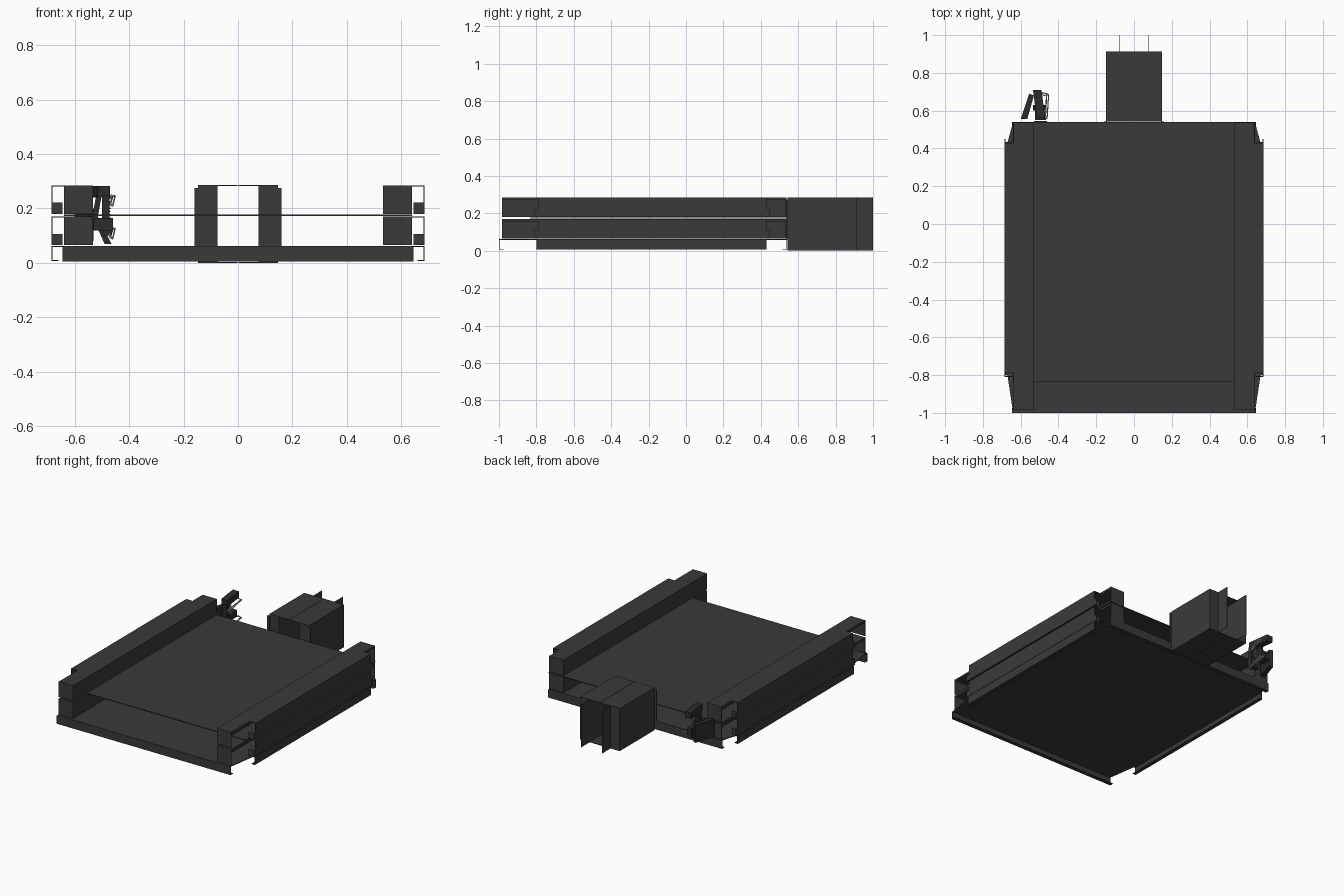
import bpy
import bmesh
import math
from mathutils import Vector, Matrix

cube = bpy.data.objects.get("Cube")
if cube:
    bpy.data.objects.remove(cube, do_unlink=True)


def material(name, value):
    m = bpy.data.materials.new(name)
    m.use_nodes = True
    color = (value, value, value, 1)
    m.diffuse_color = color
    m.node_tree.nodes["Principled BSDF"].inputs["Base Color"].default_value = color
    return m


STEEL = material("dark grey steel", 0.042)
BLACK = material("black latch steel", 0.025)
WIRE = material("light grey wire", 0.55)
T = 0.004  # sheet thickness


def finish(name, bm, mat, mirror=False):
    bmesh.ops.recalc_face_normals(bm, faces=bm.faces)
    mesh = bpy.data.meshes.new(name)
    bm.to_mesh(mesh)
    bm.free()
    mesh.materials.append(mat)
    ob = bpy.data.objects.new(name, mesh)
    bpy.context.collection.objects.link(ob)
    if mirror:
        ob.modifiers.new("mirror", "MIRROR")
    return ob


def boxes(name, ranges, mat=STEEL, mirror=False):
    """Join several axis-aligned boxes, each given as x, y and z ranges."""
    bm = bmesh.new()
    for x, y, z in ranges:
        size = Vector((x[1] - x[0], y[1] - y[0], z[1] - z[0]))
        mid = Vector((sum(x), sum(y), sum(z))) / 2
        bmesh.ops.create_cube(bm, size=1, matrix=Matrix.Translation(mid) @ Matrix.Diagonal(size).to_4x4())
    return finish(name, bm, mat, mirror)


def prism(name, outline, axis, lo, hi, mat=STEEL, mirror=False):
    """Extrude a flat outline along one axis."""
    bm = bmesh.new()
    verts = []
    for p in outline:
        co = list(p)
        co.insert(axis, lo)
        verts.append(bm.verts.new(co))
    face = bm.faces.new(verts)
    new = bmesh.ops.extrude_face_region(bm, geom=[face])["geom"]
    step = Vector((0, 0, 0))
    step[axis] = hi - lo
    bmesh.ops.translate(bm, verts=[v for v in new if isinstance(v, bmesh.types.BMVert)], vec=step)
    return finish(name, bm, mat, mirror)


def wire(name, points, radius):
    curve = bpy.data.curves.new(name, "CURVE")
    curve.dimensions = "3D"
    curve.bevel_depth = radius
    curve.bevel_resolution = 1
    curve.use_fill_caps = True
    s = curve.splines.new("POLY")
    s.points.add(len(points) - 1)
    for p, co in zip(s.points, points):
        p.co = (*co, 1)
    curve.materials.append(WIRE)
    ob = bpy.data.objects.new(name, curve)
    bpy.context.collection.objects.link(ob)


# Base: folded sheet with flanges turned down and lips turned in
half = [(0, -1), (0.64, -1), (0.67, -0.8), (0.685, -0.8), (0.685, 0.43),
        (0.67, 0.43), (0.64, 0.54), (0, 0.54)]
prism("base_sheet", half, 2, 0.058, 0.063, mirror=True)
boxes("base_side_flange", [
    ((0.681, 0.685), (-0.8, 0.43), (0.008, 0.06)),
    ((0.66, 0.685), (-0.8, 0.43), (0.008, 0.011))], mirror=True)
boxes("base_end_flanges", [
    ((-0.645, 0.645), (-1, -0.996), (0.006, 0.06)),
    ((-0.645, 0.645), (-1, -0.975), (0.006, 0.01)),
    ((-0.645, 0.645), (0.536, 0.54), (0.006, 0.06)),
    ((-0.645, 0.645), (0.515, 0.54), (0.006, 0.01))])

# Upper shelf sheet
boxes("upper_shelf", [((-0.64, 0.64), (-0.835, 0.54), (0.173, 0.178))])

# Two tiers of hollow side rails
rail_top = [(0.533, -0.985), (0.635, -0.985), (0.635, -0.79), (0.685, -0.79),
            (0.685, 0.43), (0.635, 0.43), (0.635, 0.537), (0.533, 0.537)]
for tier, z in (("lower", 0.065), ("upper", 0.18)):
    top = z + 0.105
    prism(tier + "_rail_top", rail_top, 2, top - T, top, mirror=True)
    parts = [
        ((0.533, 0.537), (-0.985, 0.537), (z, top)),
        ((0.681, 0.685), (-0.79, 0.43), (z, top)),
        ((0.66, 0.685), (-0.79, 0.43), (z, z + T / 2)),
        ((0.533, 0.64), (-0.985, -0.981), (z, top)),
        ((0.533, 0.64), (0.533, 0.537), (z, top))]
    for y in (-0.81, 0.43):
        # end tabs and short hanging lips at the notched corners
        parts.append(((0.645, 0.685), (y, y + T), (z, z + 0.042)))
        parts.append(((0.681, 0.685), (y, y + 0.02), (z, z + 0.042)))
    for y0, y1 in ((-0.985, -0.79), (0.43, 0.537)):
        parts.append(((0.635, 0.638), (y0, y1), (top - 0.015, top)))
    boxes(tier + "_rail_walls", parts, mirror=True)

# Rear duct: two channels joined along the centre
boxes("rear_duct", [
    ((0.001, 0.147), (0.542, 0.912), (0.282, 0.286)),
    ((0.001, 0.147), (0.542, 0.912), (0, 0.003)),
    ((0.143, 0.147), (0.542, 0.912), (0, 0.286)),
    ((0.076, 0.147), (0.908, 0.912), (0, 0.286)),
    ((0.076, 0.147), (0.542, 0.546), (0, 0.286)),
    ((0.076, 0.079), (0.542, 1), (0, 0.286)),
    ((0.143, 0.16), (0.538, 0.542), (0.06, 0.275))], mirror=True)

# Latch behind the right rail
boxes("latch_bracket", [
    ((-0.53, -0.46), (0.537, 0.545), (0.12, 0.165)),
    ((-0.525, -0.49), (0.55, 0.69), (0.12, 0.165)),
    ((-0.5, -0.472), (0.55, 0.575), (0.1, 0.25)),
    ((-0.5, -0.465), (0.55, 0.59), (0.105, 0.165))], BLACK)
prism("latch_head", [(-0.515, 0.56), (-0.47, 0.56), (-0.49, 0.71), (-0.535, 0.71)],
      2, 0.24, 0.282, BLACK)
prism("latch_chevron", [(-0.49, 0.07), (-0.535, 0.17), (-0.515, 0.28), (-0.495, 0.28),
                        (-0.515, 0.17), (-0.465, 0.07)], 1, 0.6, 0.63, BLACK)
prism("latch_lever", [(-0.6, 0.555), (-0.565, 0.555), (-0.53, 0.68), (-0.555, 0.69)],
      2, 0.08, 0.2, BLACK)

# Bent wire handles and the coil spring
for name, z in (("upper_wire_loop", 0.215), ("lower_wire_loop", 0.095)):
    wire(name, [(-0.47, 0.56, z), (-0.462, 0.69, z + 0.025), (-0.485, 0.695, z + 0.03),
                (-0.48, 0.68, z + 0.035), (-0.452, 0.685, z + 0.03),
                (-0.46, 0.56, z - 0.005), (-0.47, 0.56, z)], 0.004)
coil = []
for i in range(73):
    a = i / 12 * math.tau
    coil.append((-0.483 + 0.014 * math.cos(a), 0.6 + 0.014 * math.sin(a), 0.165 + i * 0.001))
wire("coil_spring", coil, 0.002)
